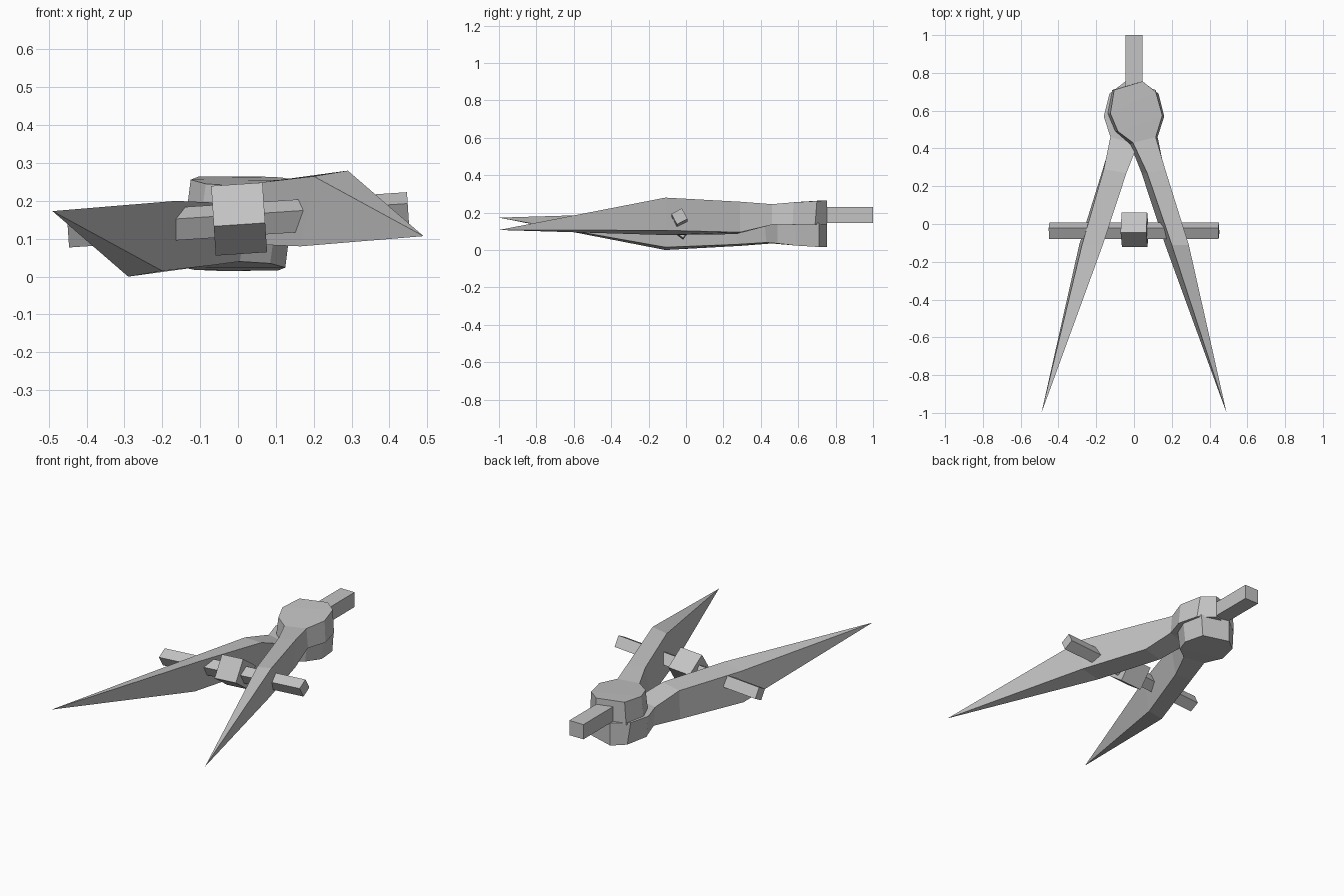
import bpy, bmesh, math
from mathutils import Matrix

if "Cube" in bpy.data.objects:
    bpy.data.objects.remove(bpy.data.objects["Cube"])

grey = bpy.data.materials.new("metal grey")
grey.use_nodes = True
colour = (0.55, 0.55, 0.55, 1)
grey.diffuse_color = colour
grey.node_tree.nodes["Principled BSDF"].inputs["Base Color"].default_value = colour

MID = 0.14  # height of the hinge plane


def finish(name, bm):
    bmesh.ops.recalc_face_normals(bm, faces=bm.faces)
    mesh = bpy.data.meshes.new(name)
    bm.to_mesh(mesh)
    bm.free()
    mesh.materials.append(grey)
    obj = bpy.data.objects.new(name, mesh)
    bpy.context.collection.objects.link(obj)
    return obj


def box(name, size, centre, roll=0, tilt=0):
    bm = bmesh.new()
    bmesh.ops.create_cube(bm, size=1)
    place = (Matrix.Translation(centre)
             @ Matrix.Rotation(math.radians(-tilt), 4, 'Y')
             @ Matrix.Rotation(math.radians(roll), 4, 'X')
             @ Matrix.Diagonal((*size, 1)))
    bm.transform(place)
    return finish(name, bm)


# Leg cross-sections from shin to hinge head:
# inner bottom, outer bottom, outer top, inner top
SECTIONS = [
    [(.165, -.11, .08), (.275, -.11, .105), (.29, -.11, .28), (.20, -.11, .265)],
    [(.04, .27, .085), (.16, .29, .095), (.165, .29, .258), (.07, .27, .25)],
    [(-.02, .42, .135), (.125, .46, .135), (.115, .46, .245), (-.005, .43, .24)],
    [(-.10, .49, .135), (.16, .57, .135), (.15, .575, .255), (-.085, .49, .245)],
    [(-.14, .585, .135), (.13, .69, .135), (.115, .70, .262), (-.125, .585, .256)],
    [(-.115, .71, .135), (.045, .755, .135), (.045, .755, .265), (-.105, .71, .264)],
]


def leg(name, flipped):
    bm = bmesh.new()
    tip = bm.verts.new((.49, -1, .107))
    rings = [[bm.verts.new(p) for p in ring] for ring in SECTIONS]
    for i in range(4):
        j = (i + 1) % 4
        bm.faces.new((tip, rings[0][i], rings[0][j]))
        for a, b in zip(rings, rings[1:]):
            bm.faces.new((a[i], a[j], b[j], b[i]))
    bm.faces.new(rings[-1])
    if flipped:  # half turn about the long axis
        bm.transform(Matrix.Translation((0, 0, 2 * MID))
                     @ Matrix.Rotation(math.pi, 4, 'Y'))
    return finish(name, bm)


# Two hinged legs, one upper and one lower
leg("left_leg", False)
leg("right_leg", True)

# Handle at the hinge
box("handle", (.09, .35, .085), (0, .825, .187))

# Adjusting bar and its central block
box("cross_bar", (.9, .064, .064), (0, -.035, .15), roll=28, tilt=3.8)
box("adjuster_block", (.136, .132, .132), (.003, -.03, .152), roll=54, tilt=3.8)
